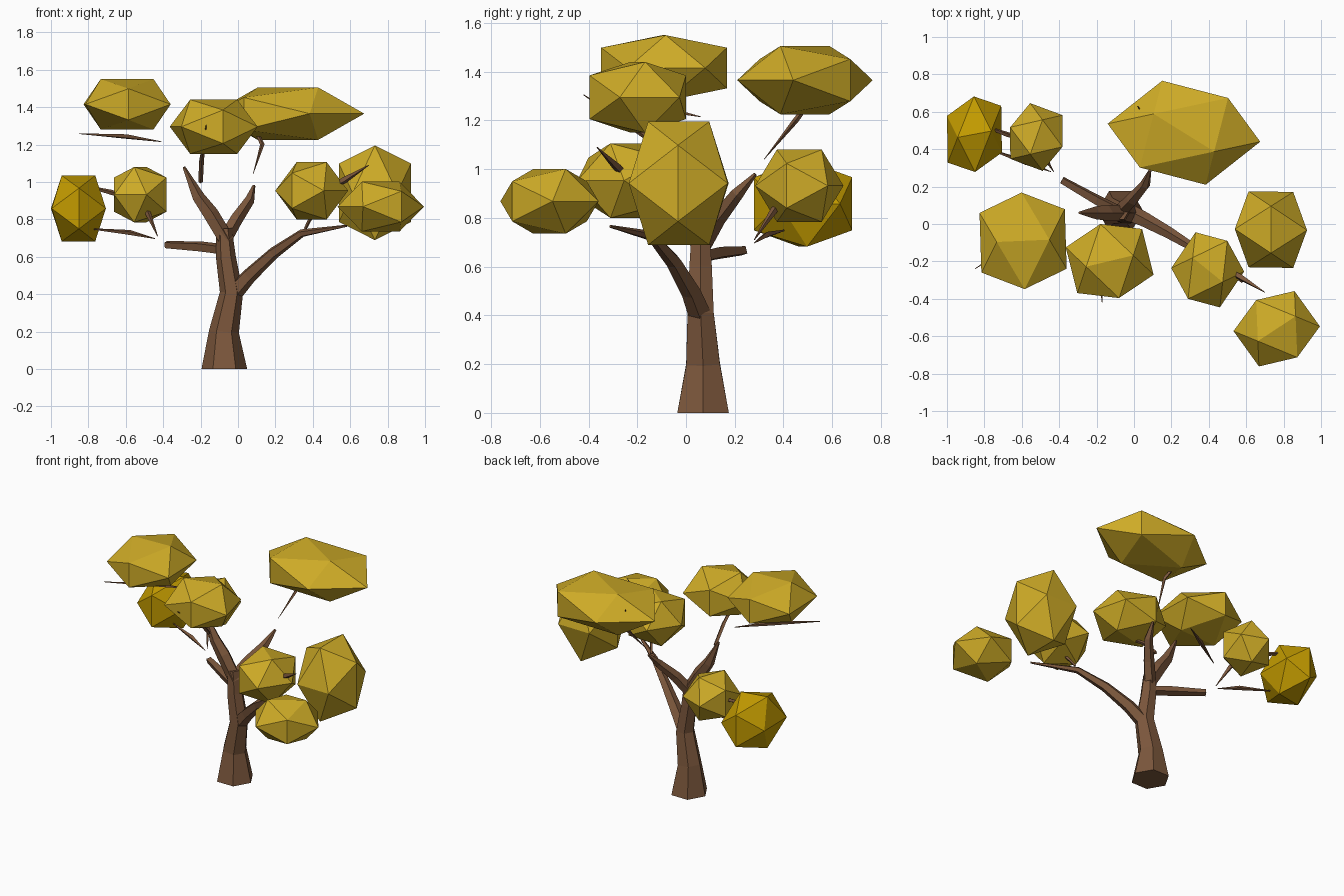
import bpy, bmesh, math
from mathutils import Vector

if "Cube" in bpy.data.objects:
    bpy.data.objects.remove(bpy.data.objects["Cube"])


def material(name, rgb):
    m = bpy.data.materials.new(name)
    m.diffuse_color = (*rgb, 1)
    m.use_nodes = True
    m.node_tree.nodes["Principled BSDF"].inputs["Base Color"].default_value = m.diffuse_color
    return m


BARK = material("bark", (0.20, 0.095, 0.045))
LEAF = material("leaf", (0.62, 0.41, 0.02))
LEAF_DARK = material("leaf_dark", (0.55, 0.33, 0.0))


def finish(bm, name, mat):
    bmesh.ops.recalc_face_normals(bm, faces=bm.faces)
    me = bpy.data.meshes.new(name)
    bm.to_mesh(me)
    bm.free()
    me.materials.append(mat)
    ob = bpy.data.objects.new(name, me)
    bpy.context.collection.objects.link(ob)
    return ob


def tube(name, path, sides=5):
    """Faceted limb through (x, y, z, radius) points."""
    bm = bmesh.new()
    pts = [Vector(p[:3]) for p in path]
    rings = []
    for i, p in enumerate(pts):
        d = pts[min(i + 1, len(pts) - 1)] - pts[max(i - 1, 0)]
        if i == 0 and p.z == 0:
            d = Vector((0, 0, 1))  # flat on the ground
        q = Vector((0, 0, 1)).rotation_difference(d)
        ring = []
        for k in range(sides):
            a = 2 * math.pi * k / sides
            ring.append(bm.verts.new(p + q @ Vector((math.cos(a), math.sin(a), 0)) * path[i][3]))
        rings.append(ring)
    for r, s in zip(rings, rings[1:]):
        for k in range(sides):
            n = (k + 1) % sides
            bm.faces.new((r[k], r[n], s[n], s[k]))
    bm.faces.new(rings[0])
    bm.faces.new(rings[-1])
    finish(bm, name, BARK)


def blob(name, c, u, v, h, mat=LEAF):
    """Icosahedron squashed along ground axes u, v and height h."""
    g = (math.sqrt(5) - 1) / 2
    c, u, v, w = Vector(c), Vector((*u, 0)), Vector((*v, 0)), Vector((0, 0, h))
    bm = bmesh.new()
    for s in (-1, 1):
        for t in (-g, g):
            bm.verts.new(c + u * t + w * s)
            bm.verts.new(c + u * s + v * t)
            bm.verts.new(c + v * s + w * t)
    bmesh.ops.convex_hull(bm, input=bm.verts)
    finish(bm, name, mat)


# Trunk and main limbs
tube("trunk", [(-.073, .07, 0, .122), (-.075, .07, .2, .08), (-.035, .06, .41, .062),
               (-.065, .06, .6, .053), (-.075, .06, .75, .042)], 6)
tube("limb_right", [(-.03, .06, .4, .05), (.06, .02, .5, .042), (.19, -.05, .62, .033),
                    (.34, -.14, .725, .022), (.58, -.31, .765, .006)])
tube("limb_upper_left", [(-.06, .06, .68, .045), (-.15, .06, .83, .045), (-.215, .06, .92, .036),
                         (-.29, .06, 1.08, .008)])
tube("limb_upper_back", [(-.08, .06, .68, .04), (-.01, .13, .8, .036), (.06, .21, .9, .028),
                         (.085, .285, .98, .008)])
tube("limb_left", [(-.08, .07, .64, .03), (-.2, .13, .655, .03), (-.385, .235, .665, .022)], 4)

# Twigs carrying the foliage
twigs = [
    [(-.2, -.03, 1.0, .012), (-.195, -.13, 1.11, .013), (-.17, -.42, 1.305, .002)],
    [(.08, .32, 1.04, .001), (.13, .45, 1.2, .012), (.02, .63, 1.44, .003)],
    [(-.41, .06, 1.215, .002), (-.6, -.07, 1.243, .014), (-.85, -.24, 1.258, .002)],
    [(-.445, .28, .697, .002), (-.58, .33, .73, .014), (-.77, .4, .748, .004)],
    [(-.43, .28, .71, .002), (-.48, .36, .83, .015), (-.52, .44, .92, .006)],
    [(-.52, .43, .9, .008), (-.68, .48, .945, .014), (-.82, .53, .98, .004)],
    [(.36, -.14, .75, .008), (.42, -.22, .87, .012)],
    [(.42, -.2, .93, .01), (.57, -.285, 1.01, .018), (.7, -.365, 1.09, .002)],
]
for i, t in enumerate(twigs):
    tube(f"twig_{i + 1}", t, 4)

# Foliage clumps
blob("foliage_top_left", (-.593, -.09, 1.415), (.228, .01), (-.008, .258), .135)
blob("foliage_top_front", (-.13, -.198, 1.295), (.204, .049), (-.05, .198), .145)
blob("foliage_top_back", (.267, .488, 1.365), (.262, -.163), (.236, .186), .14)
blob("foliage_far_left", (-.853, .48, .858), (.145, .027), (-.003, .202), .176, LEAF_DARK)
blob("foliage_left", (-.522, .465, .932), (.053, .149), (.14, -.052), .148)
blob("foliage_inner_right", (.394, -.245, .953), (.13, -.105), (.105, .155), .153)
blob("foliage_right", (.732, -.03, .942), (0, .203), (.193, -.003), .253)
blob("foliage_front_right", (.763, -.56, .868), (.163, .107), (-.11, .153), .133)
